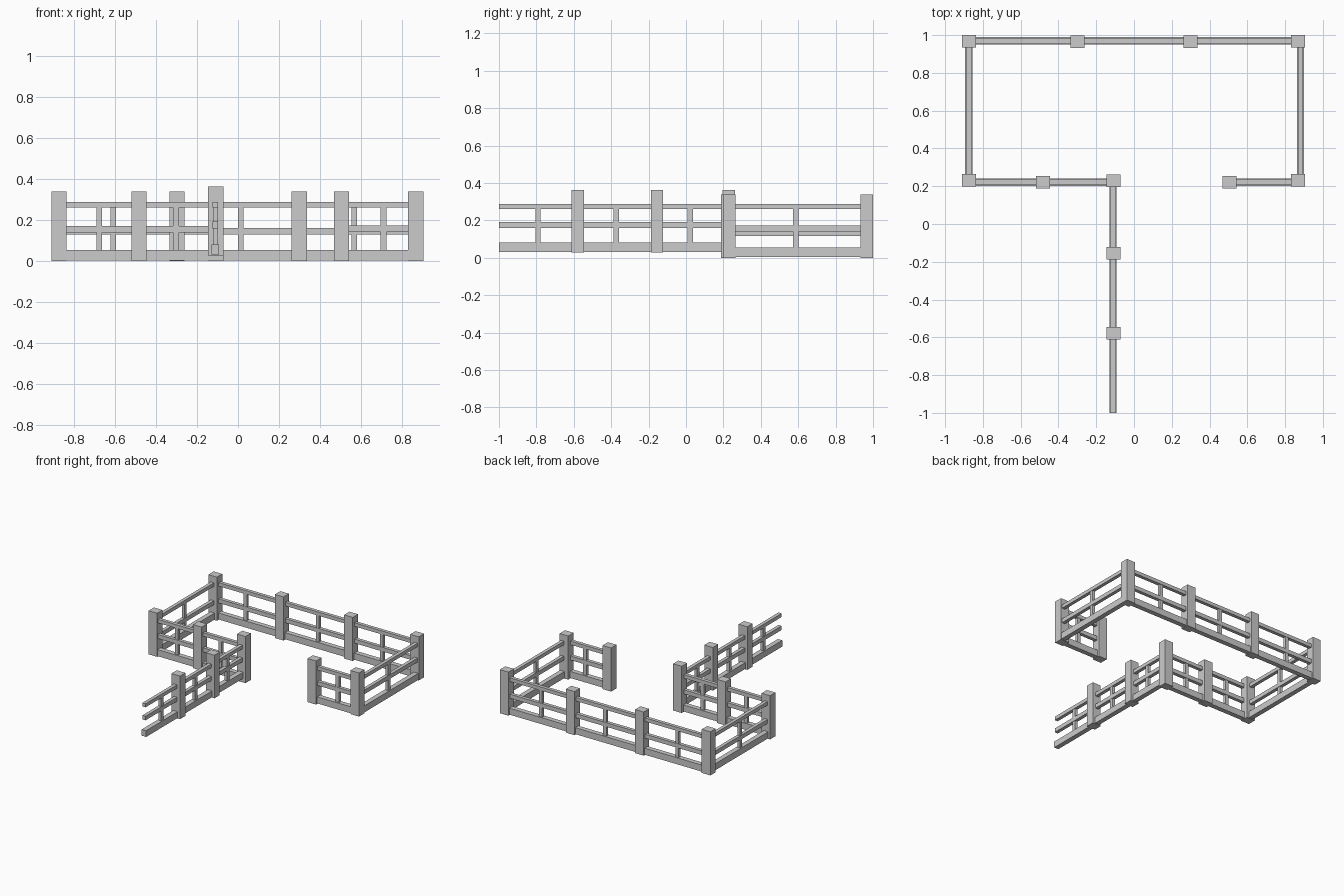
import bpy

if "Cube" in bpy.data.objects:
    bpy.data.objects.remove(bpy.data.objects["Cube"])


def box(name, x0, x1, y0, y1, z0, z1):
    bpy.ops.mesh.primitive_cube_add(
        size=1, location=((x0 + x1) / 2, (y0 + y1) / 2, (z0 + z1) / 2))
    ob = bpy.context.object
    ob.name = name
    ob.scale = (x1 - x0, y1 - y0, z1 - z0)
    bpy.ops.object.transform_apply(location=False, rotation=False, scale=True)
    return ob


def bar(name, axis, a, b, centre, width, z0, z1):
    # box running along one axis, centred across the other
    lo, hi = centre - width / 2, centre + width / 2
    if axis == 'x':
        return box(name, a, b, lo, hi, z0, z1)
    return box(name, lo, hi, a, b, z0, z1)


def fence(name, axis, a, b, centre, mid, balusters, z0=0.004, ztop=0.055):
    # wide bottom board, two slim rails, short uprights
    bar(name + "_bottom_board", axis, a, b, centre, 0.038, z0, ztop)
    bar(name + "_middle_rail", axis, a, b, centre, 0.027, mid - 0.016, mid + 0.016)
    bar(name + "_top_rail", axis, a, b, centre, 0.027, 0.261, 0.289)
    for p in balusters:
        bar(name + "_baluster", axis, p - 0.014, p + 0.014, centre, 0.022, ztop - 0.01, 0.27)


def post(name, x, y, z0=0.0, z1=0.34):
    box(name, x - 0.037, x + 0.037, y - 0.033, y + 0.033, z0, z1)


# enclosure fences
fence("back_fence", 'x', -0.873, 0.868, 0.97, 0.146, (-0.609, 0.014, 0.567))
fence("left_fence", 'y', 0.23, 0.967, -0.875, 0.134, (0.587,))
fence("right_fence", 'y', 0.23, 0.967, 0.882, 0.157, (0.587,))
fence("front_left_fence", 'x', -0.873, -0.11, 0.221, 0.155, (-0.677, -0.303))
fence("front_right_fence", 'x', 0.505, 0.868, 0.221, 0.157, (0.71,))

# raised path fence
fence("path_fence", 'y', -1.0, 0.228, -0.111, 0.176, (-0.791, -0.373, 0.023), 0.032, 0.081)

# enclosure posts
for x, y in [(-0.873, 0.967), (-0.298, 0.966), (0.299, 0.966), (0.868, 0.967),
             (-0.873, 0.231), (-0.483, 0.221), (0.505, 0.221), (0.868, 0.231)]:
    post("fence_post", x, y)

# path posts, with the taller gate post at the junction
post("gate_post", -0.109, 0.228, 0.0, 0.364)
for y in (-0.155, -0.579):
    post("path_post", -0.109, y, 0.028, 0.364)
